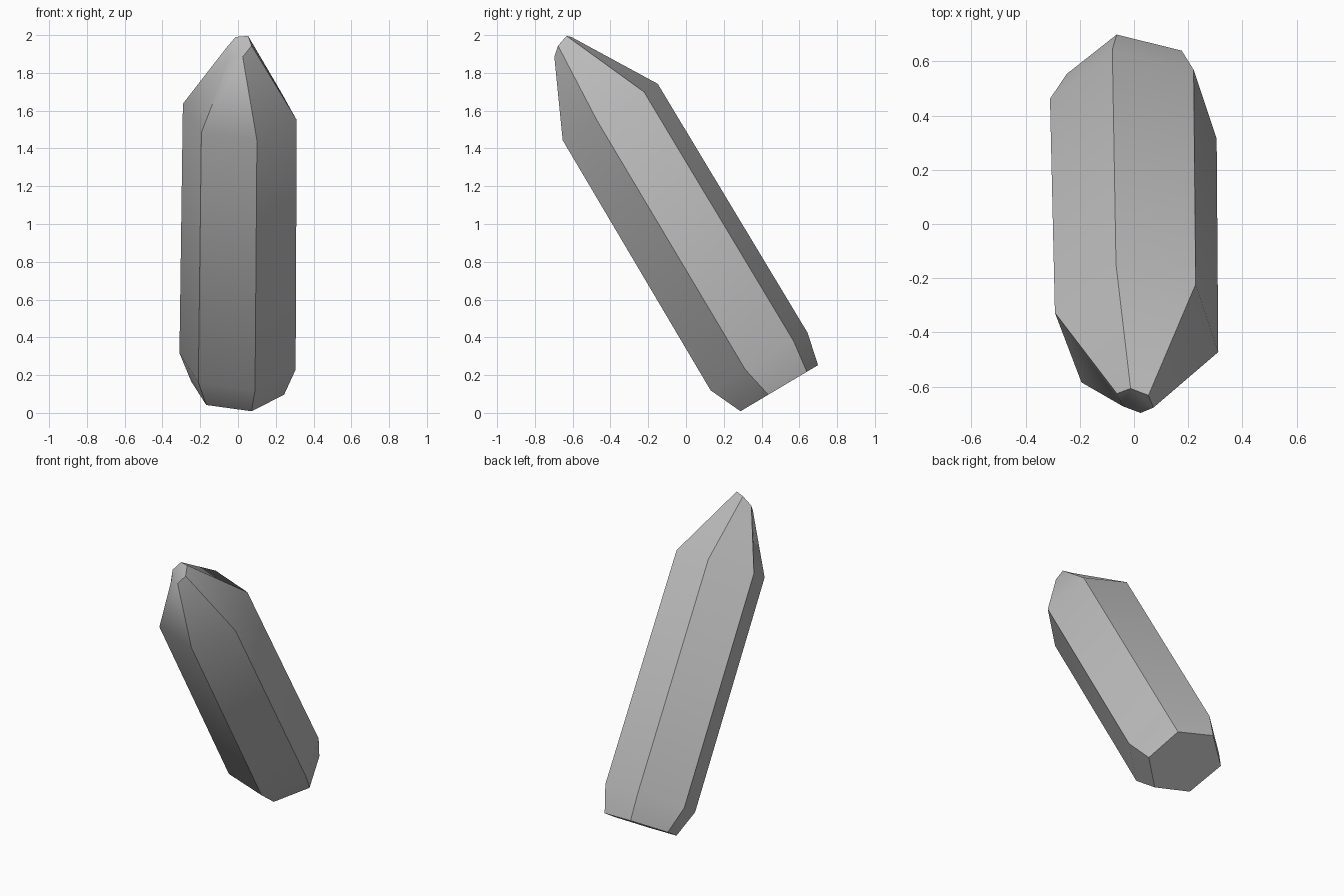
import bpy, bmesh, math
from mathutils import Matrix, Vector

cube = bpy.data.objects.get("Cube")
if cube:
    bpy.data.objects.remove(cube, do_unlink=True)

# Irregular six-sided cross-section, relative to the crystal's axis
SECTION = [(.09, -.297), (.305, -.083), (.22, .214), (-.08, .30), (-.31, .089), (-.21, -.216)]

# Rings along the axis: scale, centre x, centre y, height, slope x, slope y
RINGS = [
    (.8, 0, .49, -.14, 0, 0),         # bevelled foot
    (1, 0, .47, .036, 0, 0),          # lower shoulder
    (.98, .012, .468, 1.574, 0, 0),   # upper shoulder
    (.22, .005, .43, 1.998, .4, .45), # slanted tip facet
]
LEAN = Matrix.Rotation(math.radians(30.75), 4, 'X')


def loft(name, section, rings, matrix, material):
    bm = bmesh.new()
    loops = []
    for scale, cx, cy, height, sx, sy in rings:
        loop = []
        for x, y in section:
            x, y = x * scale, y * scale
            point = Vector((x + cx, y + cy, height + sx * x + sy * y))
            loop.append(bm.verts.new(matrix @ point))
        loops.append(loop)
    count = len(section)
    for low, high in zip(loops, loops[1:]):
        for i in range(count):
            j = (i + 1) % count
            bm.faces.new((low[i], low[j], high[j], high[i]))
    bm.faces.new(loops[0][::-1])
    bm.faces.new(loops[-1])
    bmesh.ops.recalc_face_normals(bm, faces=bm.faces)
    mesh = bpy.data.meshes.new(name)
    bm.to_mesh(mesh)
    bm.free()
    mesh.materials.append(material)
    obj = bpy.data.objects.new(name, mesh)
    bpy.context.collection.objects.link(obj)
    return obj


grey = bpy.data.materials.new("stone_grey")
grey.use_nodes = True
colour = (.5, .5, .5, 1)
grey.diffuse_color = colour
grey.node_tree.nodes["Principled BSDF"].inputs["Base Color"].default_value = colour

# Leaning crystal shard, soft across the shoulders and sharp along the sides
crystal = loft("crystal", SECTION, RINGS, LEAN, grey)
bpy.ops.object.select_all(action='DESELECT')
crystal.select_set(True)
bpy.context.view_layer.objects.active = crystal
bpy.ops.object.shade_smooth_by_angle(angle=math.radians(42))
